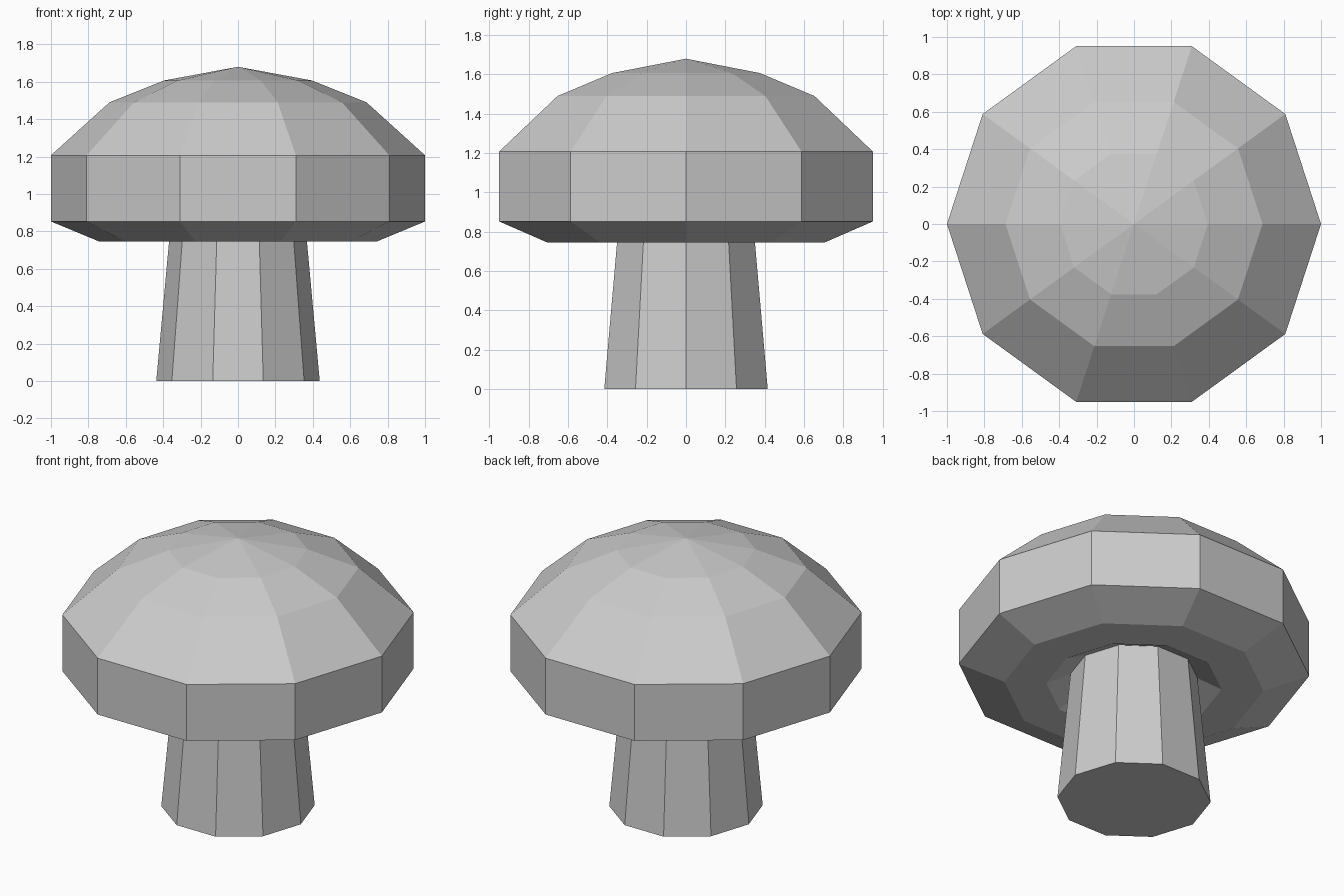
import bpy, bmesh
from math import cos, sin, tau

if "Cube" in bpy.data.objects:
    bpy.data.objects.remove(bpy.data.objects["Cube"])

SIDES = 10


def lathe(name, profile):
    """Revolve (radius, z) points into a closed flat-shaded solid; radius 0 makes a tip."""
    bm = bmesh.new()
    rings = []
    for r, z in profile:
        count = SIDES if r > 0 else 1
        rings.append([bm.verts.new((r * cos(tau * i / SIDES), r * sin(tau * i / SIDES), z))
                      for i in range(count)])
    for a, b in zip(rings, rings[1:]):
        for i in range(SIDES):
            j = (i + 1) % SIDES
            if len(b) == 1:
                bm.faces.new((a[i], a[j], b[0]))
            else:
                bm.faces.new((a[i], a[j], b[j], b[i]))
    # Close open ends
    for ring in (rings[0], rings[-1]):
        if len(ring) > 1:
            bm.faces.new(ring)
    bmesh.ops.recalc_face_normals(bm, faces=bm.faces[:])
    mesh = bpy.data.meshes.new(name)
    bm.to_mesh(mesh)
    bm.free()
    obj = bpy.data.objects.new(name, mesh)
    bpy.context.collection.objects.link(obj)
    return obj


# Tapered stem, running slightly into the cap
lathe("stem", [(0.437, 0), (0.36, 0.84)])

# Cap: shallow recess around the stem, flat underside, bevelled rim, faceted dome
lathe("cap", [(0.35, 0.82), (0.5, 0.745), (0.74, 0.745), (1.0, 0.853),
              (1.0, 1.207), (0.687, 1.49), (0.395, 1.607), (0, 1.68)])
